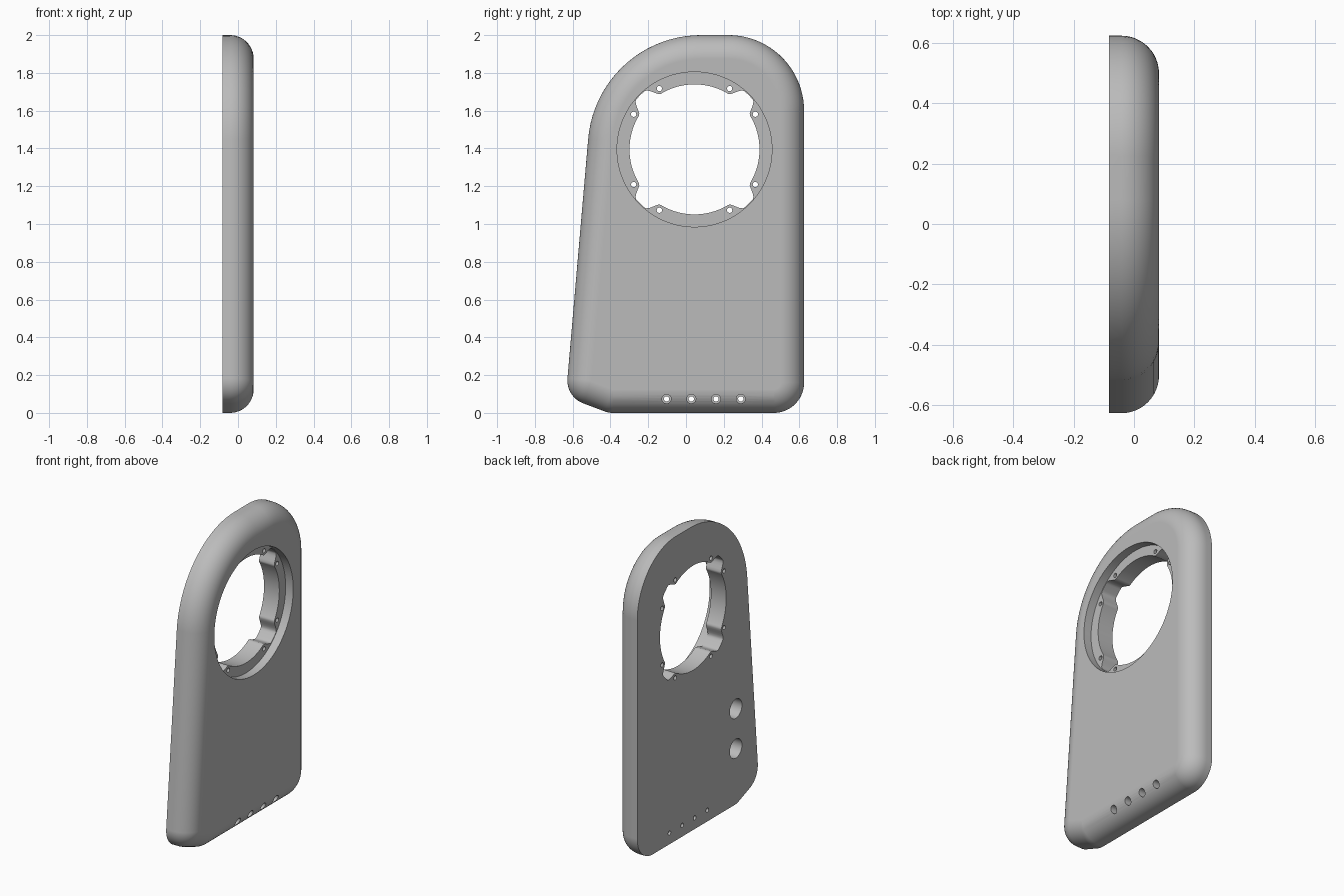
import bpy, bmesh
from math import sin, cos, radians, pi

if "Cube" in bpy.data.objects:
    bpy.data.objects.remove(bpy.data.objects["Cube"], do_unlink=True)

BACK, FACE = -0.083, 0.083      # flat side and rounded side of the plate
FILLET = 0.125
CY, CZ = 0.045, 1.395           # centre of the large opening

grey = bpy.data.materials.new("plain grey")
grey.use_nodes = True
grey.diffuse_color = (0.5, 0.5, 0.5, 1)
grey.node_tree.nodes["Principled BSDF"].inputs["Base Color"].default_value = (0.5, 0.5, 0.5, 1)


def loft(bm, rings):
    """Join matching (x, y, z) rings into a closed solid."""
    loops = [[bm.verts.new(p) for p in ring] for ring in rings]
    n = len(loops[0])
    for a, b in zip(loops, loops[1:]):
        for i in range(n):
            j = (i + 1) % n
            bm.faces.new((a[i], a[j], b[j], b[i]))
    bm.faces.new(loops[0][::-1])
    bm.faces.new(loops[-1])


def prism(bm, outline, x0, x1):
    loft(bm, [[(x, y, z) for y, z in outline] for x in (x0, x1)])


def circle(y, z, r, n=32):
    return [(y + r * cos(2 * pi * i / n), z + r * sin(2 * pi * i / n)) for i in range(n)]


def finish(bm, name):
    bmesh.ops.recalc_face_normals(bm, faces=bm.faces)
    mesh = bpy.data.meshes.new(name)
    bm.to_mesh(mesh)
    bm.free()
    mesh.materials.append(grey)
    obj = bpy.data.objects.new(name, mesh)
    bpy.context.collection.objects.link(obj)
    return obj


# Plate outline: corner arcs as centre y, centre z, radius, start and end angle
ARCS = [(0.225, 1.6, 0.4, 0, 90),
        (0.08, 1.4, 0.6, 90, 175.1),
        (-0.498, 0.172, 0.13, 175.1, 249.2),
        (-0.386, 0.13, 0.13, 249.2, 270),
        (0.465, 0.16, 0.16, 270, 360)]


def plate_ring(x, inset):
    ring = []
    for y, z, r, a0, a1 in ARCS:
        steps = max(4, int((a1 - a0) / 4))
        for i in range(steps + 1):
            a = radians(a0 + (a1 - a0) * i / steps)
            ring.append((x, y + (r - inset) * cos(a), z + (r - inset) * sin(a)))
    return ring


# Plate body with one rounded rim
bm = bmesh.new()
rings = [plate_ring(BACK, 0)]
for i in range(13):
    t = radians(90 * i / 12)
    rings.append(plate_ring(FACE - FILLET + FILLET * sin(t), FILLET * (1 - cos(t))))
loft(bm, rings)
plate = finish(bm, "side_plate")

# Shallow cuts: ring recess, counterbores and two blind sockets
foot_holes = [-0.103 + 0.131 * i for i in range(4)]
bm = bmesh.new()
prism(bm, circle(CY, CZ, 0.41, 128), FACE - 0.055, 0.3)
for y in foot_holes:
    prism(bm, circle(y, 0.074, 0.024), 0.0, 0.3)
for z in (0.366, 0.628):
    prism(bm, circle(-0.40, z, 0.063, 48), -0.3, BACK + 0.12)
shallow = finish(bm, "shallow_cutter")


# Through cuts: notched opening, screw holes and foot holes
def opening_radius(deg):
    off = abs(deg % 90 - 45)
    t = min(1, max(0, (13.5 - off) / 9))
    return 0.344 + 0.062 * t * t * (3 - 2 * t)


bm = bmesh.new()
opening = []
for i in range(240):
    deg = i * 1.5
    r, a = opening_radius(deg), radians(deg)
    opening.append((CY + r * cos(a), CZ + r * sin(a)))
prism(bm, opening, -0.3, 0.3)
for quarter in range(4):
    for deg in (30, 60):
        a = radians(deg + 90 * quarter)
        prism(bm, circle(CY + 0.372 * cos(a), CZ + 0.372 * sin(a), 0.014, 20), -0.3, 0.3)
for y in foot_holes:
    prism(bm, circle(y, 0.074, 0.014, 20), -0.3, 0.3)
through = finish(bm, "through_cutter")

# Apply the cuts and drop the cutters
bpy.ops.object.select_all(action='DESELECT')
plate.select_set(True)
bpy.context.view_layer.objects.active = plate
for cutter in (shallow, through):
    cutter.hide_render = True
    mod = plate.modifiers.new("cut", 'BOOLEAN')
    mod.operation = 'DIFFERENCE'
    mod.solver = 'EXACT'
    mod.object = cutter
    bpy.ops.object.modifier_apply(modifier=mod.name)
    bpy.data.objects.remove(cutter, do_unlink=True)

# Smooth rim, crisp edges
bpy.ops.object.shade_smooth_by_angle(angle=radians(30))
weighted = plate.modifiers.new("even shading", 'WEIGHTED_NORMAL')
weighted.keep_sharp = True
